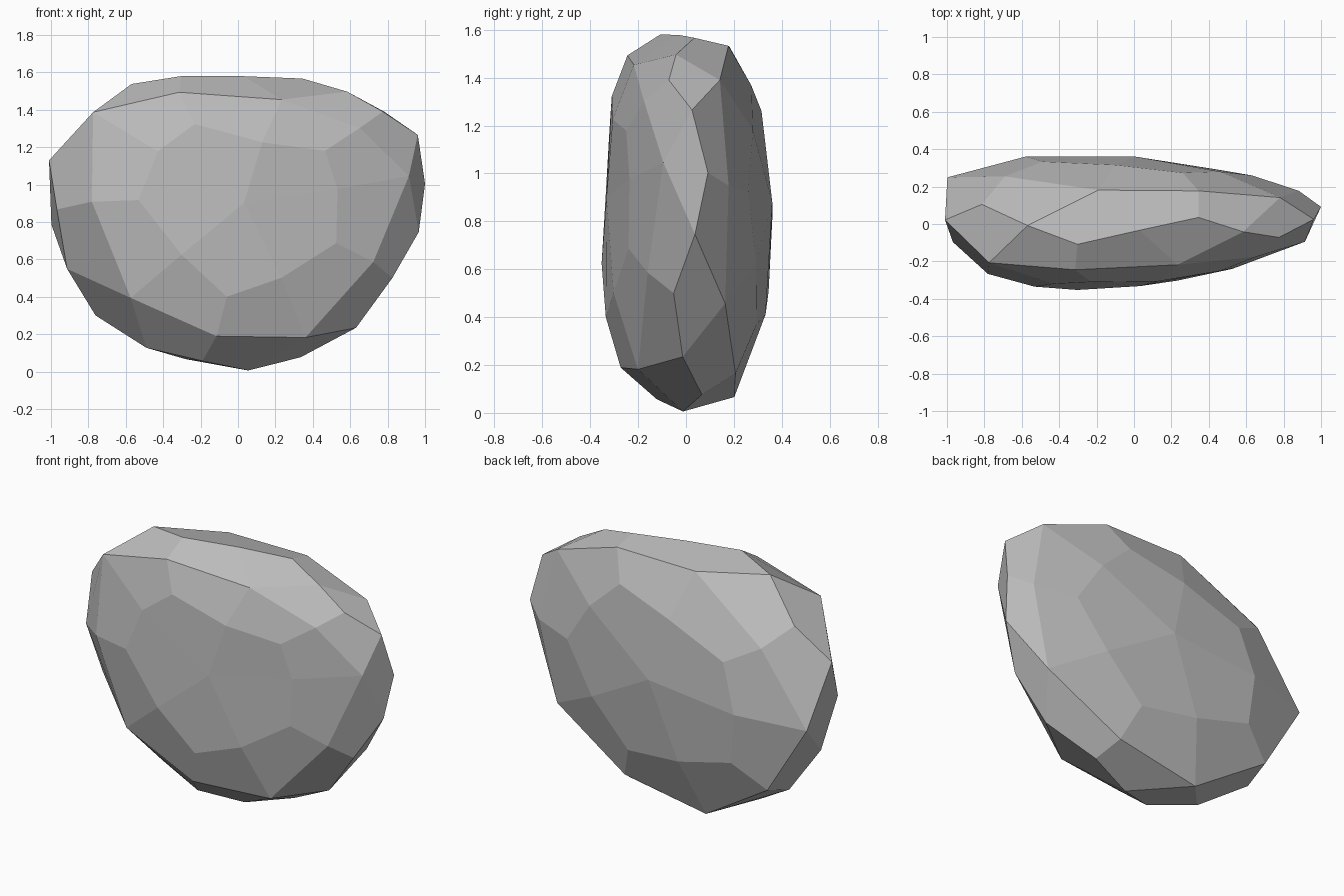
import bpy
import bmesh

if "Cube" in bpy.data.objects:
    bpy.data.objects.remove(bpy.data.objects["Cube"], do_unlink=True)

# Stone colour
stone = bpy.data.materials.new("stone_grey")
stone.use_nodes = True
grey = (0.5, 0.5, 0.5, 1)
stone.diffuse_color = grey
stone.node_tree.nodes["Principled BSDF"].inputs["Base Color"].default_value = grey

# Rough cage: a lopsided twelve-cornered block with a front and back pole
# and two staggered rings of five corners
front_pole = (0.03, -0.37, 0.9)
front_ring = [(-0.98, -0.265, 1.57), (0.255, -0.295, 1.5), (1.11, -0.085, 1.14),
              (0.435, -0.265, 0.02), (-0.645, -0.37, 0.28)]
back_ring = [(-0.18, 0.235, 1.67), (0.96, 0.165, 1.53), (0.93, 0.195, 0.34),
             (-0.36, 0.27, -0.13), (-1.28, 0.345, 0.75)]
back_pole = (0.0, 0.42, 0.9)

bm = bmesh.new()
front, back = bm.verts.new(front_pole), bm.verts.new(back_pole)
fore = [bm.verts.new(p) for p in front_ring]
aft = [bm.verts.new(p) for p in back_ring]
for i in range(len(fore)):
    j = (i + 1) % len(fore)
    bm.faces.new((front, fore[i], fore[j]))
    bm.faces.new((fore[i], aft[i], fore[j]))
    bm.faces.new((fore[j], aft[i], aft[j]))
    bm.faces.new((back, aft[j], aft[i]))
bmesh.ops.recalc_face_normals(bm, faces=bm.faces)

mesh = bpy.data.meshes.new("rock")
bm.to_mesh(mesh)
bm.free()
mesh.materials.append(stone)
rock = bpy.data.objects.new("rock", mesh)
bpy.context.collection.objects.link(rock)

# One round of subdivision gives the worn, faceted surface
worn = rock.modifiers.new("worn_facets", "SUBSURF")
worn.levels = worn.render_levels = 1
worn.use_limit_surface = False
